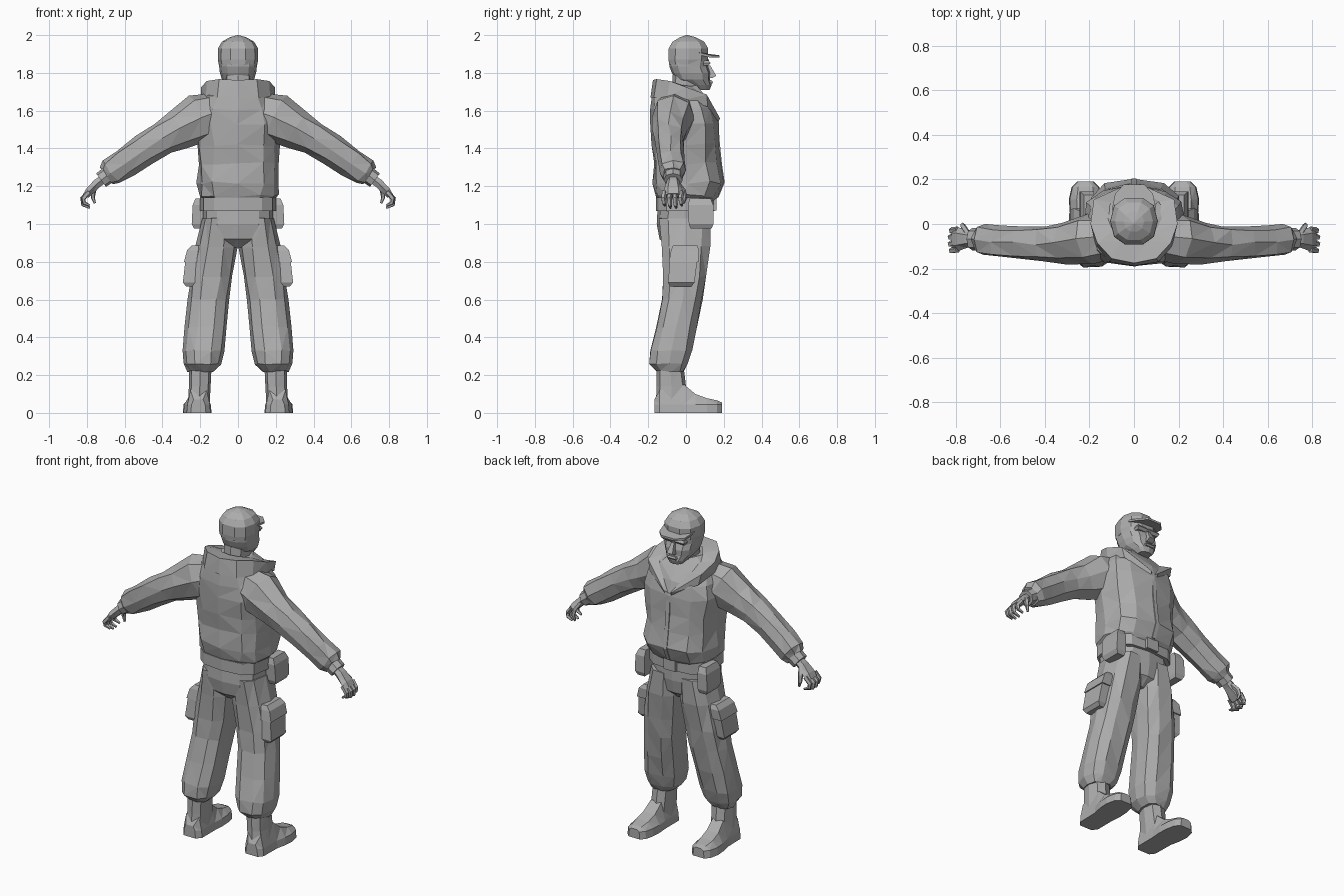
import bpy, bmesh, math, random
from mathutils import Vector

random.seed(4)
grey = bpy.data.materials.new("cloth_grey")
grey.diffuse_color = (0.42, 0.42, 0.42, 1)


def finish(name, bm, mirror=False):
    bmesh.ops.recalc_face_normals(bm, faces=bm.faces[:])
    bmesh.ops.triangulate(bm, faces=[f for f in bm.faces if len(f.verts) == 4])
    me = bpy.data.meshes.new(name)
    bm.to_mesh(me)
    bm.free()
    me.materials.append(grey)
    ob = bpy.data.objects.new(name, me)
    bpy.context.collection.objects.link(ob)
    if mirror:
        m = ob.modifiers.new("mirror", 'MIRROR')
        m.use_axis[0] = True
        m.use_clip = False
        m.use_mirror_merge = False
    return ob


def loft(name, rings, mirror=False, jitter=0.0, caps=True):
    bm = bmesh.new()
    vs = []
    for ring in rings:
        vs.append([bm.verts.new(Vector(p) + Vector([random.uniform(-jitter, jitter)
                   for _ in range(3)])) for p in ring])
    n = len(vs[0])
    for a, b in zip(vs, vs[1:]):
        for i in range(n):
            j = (i + 1) % n
            bm.faces.new((a[i], a[j], b[j], b[i]))
    if caps:
        bm.faces.new(vs[0][::-1])
        bm.faces.new(vs[-1])
    return finish(name, bm, mirror)


def power(v, p):
    return math.copysign(abs(v) ** p, v)


def level(z, x0, x1, y0, y1, n=12, p=0.75):
    """Horizontal rounded ring that fills the given bounds."""
    ts = [2 * math.pi * i / n for i in range(n)]
    return [((x0 + x1) / 2 + (x1 - x0) / 2 * power(math.cos(t), p),
             (y0 + y1) / 2 + (y1 - y0) / 2 * power(math.sin(t), p), z) for t in ts]


def rect(z, x0, x1, y0, y1):
    return [(x0, y0, z), (x1, y0, z), (x1, y1, z), (x0, y1, z)]


def tube(path, n=8, p=0.9):
    """Rings along a path of (x, y, z, half_y, half_thickness)."""
    pts = [Vector(q[:3]) for q in path]
    out = []
    for i, q in enumerate(path):
        d = (pts[min(i + 1, len(pts) - 1)] - pts[max(i - 1, 0)]).normalized()
        side = (Vector((0, 1, 0)) - d * d.y).normalized()
        up = side.cross(d)
        out.append([pts[i] + side * q[3] * power(math.cos(t), p) + up * q[4] * power(math.sin(t), p)
                    for t in (2 * math.pi * k / n for k in range(n))])
    return out


# Jacket body, gathered at the waist
loft("jacket", [level(z, -w, w, y0, y1) for z, w, y0, y1 in (
    (1.12, .185, -.145, .145), (1.15, .21, -.165, .165), (1.22, .22, -.175, .195),
    (1.32, .212, -.175, .18), (1.42, .222, -.185, .17), (1.53, .23, -.19, .168),
    (1.61, .22, -.19, .15), (1.68, .18, -.175, .105), (1.73, .1, -.13, .06))], jitter=.008)

# Front zip strip
loft("zip_strip", [rect(z, -.012, .012, y - .02, y) for z, y in (
    (1.14, .172), (1.22, .205), (1.32, .19), (1.42, .18), (1.55, .17))])

# Sleeves and cuffs
loft("sleeve", tube([(.10, -.06, 1.60, .10, .10), (.20, -.07, 1.56, .115, .13),
                     (.31, -.085, 1.50, .092, .105), (.40, -.09, 1.455, .082, .09),
                     (.50, -.085, 1.395, .075, .083), (.60, -.078, 1.325, .072, .08),
                     (.67, -.07, 1.275, .072, .078), (.695, -.07, 1.255, .055, .055)]),
     mirror=True, jitter=.006)
loft("cuff", tube([(.68, -.068, 1.265, .052, .046), (.725, -.068, 1.232, .05, .044)]), mirror=True)

# Hands with curled fingers and thumb
loft("palm", tube([(.71, -.068, 1.24, .03, .026), (.745, -.068, 1.215, .038, .027),
                   (.785, -.068, 1.175, .052, .025), (.805, -.068, 1.15, .05, .019)], 6), mirror=True)
for i in range(4):
    y = -.115 + .03 * i
    s = 1.0 if i in (1, 2) else .85
    loft("finger_%d" % (i + 1), tube([
        (.79, y, 1.17, .014, .014), (.79 + .034 * s, y - .004, 1.135, .014, .013),
        (.79 + .03 * s, y, 1.17 - .068 * s, .012, .011),
        (.785, y + .003, 1.17 - .085 * s, .006, .006)], 5), mirror=True)
loft("thumb", tube([(.745, -.045, 1.215, .014, .014), (.765, -.015, 1.175, .015, .014),
                    (.768, -.006, 1.14, .012, .011), (.758, -.012, 1.11, .006, .006)], 5), mirror=True)

# Open collar: lower edge, raised rim and inner edge from nape to lapel
low = [(0, -.188, 1.67), (.11, -.17, 1.67), (.17, -.1, 1.67), (.195, 0, 1.66), (.165, .115, 1.62), (.02, .172, 1.54)]
rim = [(0, -.175, 1.762), (.1, -.155, 1.767), (.165, -.085, 1.757), (.195, 0, 1.725), (.18, .11, 1.685), (.025, .18, 1.56)]
inner = [(0, -.085, 1.75), (.06, -.075, 1.75), (.092, -.03, 1.74), (.1, .03, 1.71), (.085, .095, 1.67), (.005, .165, 1.55)]
bm = bmesh.new()
rows = [[bm.verts.new(p) for p in row] for row in (low, rim, inner)]
for a, b in zip(rows, rows[1:]):
    for i in range(5):
        bm.faces.new((a[i], a[i + 1], b[i + 1], b[i]))
finish("collar", bm, mirror=True)

# Neck and head
loft("neck", [level(1.64, -.07, .07, -.08, .07, 8), level(1.79, -.075, .075, -.07, .08, 8)])
loft("head", [level(z, -w, w, y0, y1, 12, .8) for z, w, y0, y1 in (
    (1.71, .04, .04, .125), (1.735, .062, 0, .135), (1.765, .085, -.055, .128),
    (1.80, .096, -.075, .13), (1.835, .1, -.088, .118), (1.87, .102, -.09, .122))])
loft("nose", [rect(1.772, -.02, .02, .10, .138), rect(1.785, -.019, .019, .10, .16),
              rect(1.84, -.009, .009, .10, .128)])
loft("mouth", [rect(1.742, -.028, .028, .10, .138), rect(1.751, -.03, .03, .10, .143),
               rect(1.76, -.024, .024, .10, .137)])
loft("brow", [rect(1.838, .012, .07, .07, .118), rect(1.852, .008, .075, .07, .13),
              rect(1.865, .008, .07, .07, .12)], mirror=True)

# Cap with peak
loft("cap", [level(z, -w, w, y0, y1, 10, .85) for z, w, y0, y1 in (
    (1.845, .102, -.094, .112), (1.87, .107, -.097, .122), (1.93, .106, -.096, .122),
    (1.965, .085, -.075, .10), (1.988, .045, -.035, .055), (2.0, .004, 0, .01))])
edge = [(-.1, .06), (-.085, .135), (-.045, .178), (.045, .178), (.085, .135), (.1, .06)]
loft("cap_peak", [[(x, y, 1.925 - .3 * (y - .06) - .9 * abs(x) ** 1.5 + dz) for x, y in edge]
                  for dz in (0, .012)])

# Belt, buckle and hip pouches
loft("belt", [level(z, -.2, .2, -.16, .15, 12, .65) for z in (1.07, 1.14)])
loft("buckle", [rect(z, -.04, .04, .12, .162) for z in (1.072, 1.138)])
loft("hip_pouch", [rect(.975, .185, .232, .025, .135), rect(1.00, .18, .245, .015, .145),
                   rect(1.10, .18, .24, .01, .145), rect(1.135, .18, .225, .02, .13)], mirror=True)

# Trousers: seat and two baggy legs
loft("trouser_seat", [level(z, -w, w, y0, y1, 12, .75) for z, w, y0, y1 in (
    (.875, .06, -.09, .07), (.92, .16, -.14, .12), (1.0, .185, -.155, .135), (1.09, .185, -.15, .135))])
loft("trouser_leg", [level(z, x0, x1, y0, y1, 10, .8) for z, x0, x1, y0, y1 in (
    (1.03, .01, .19, -.145, .135), (.88, .005, .225, -.138, .132), (.72, .028, .25, -.122, .112),
    (.60, .045, .265, -.128, .09), (.46, .06, .282, -.16, .062), (.33, .07, .298, -.192, .035),
    (.26, .085, .29, -.195, .015), (.22, .125, .265, -.155, -.01))], mirror=True, jitter=.005)

# Thigh pockets with flaps
loft("thigh_pocket", [rect(.67, .22, .275, -.085, .03), rect(.69, .215, .292, -.095, .045),
                      rect(.81, .20, .278, -.085, .06), rect(.87, .18, .255, -.075, .065)], mirror=True)
loft("pocket_flap", [rect(.80, .20, .286, -.09, .066), rect(.86, .19, .27, -.08, .07),
                     rect(.885, .18, .245, -.07, .06)], mirror=True)

# Boots
loft("boot_shaft", [level(z, x0, x1, y0, y1, 8) for z, x0, x1, y0, y1 in (
    (.05, .15, .265, -.16, .01), (.14, .145, .26, -.155, 0), (.24, .14, .258, -.155, -.012))], mirror=True)
loft("boot_foot", [[(x0, y, 0), (x1, y, 0), (x1 - .004, y, .045), (x1 - c, y, top),
                    (x0 + c, y, top), (x0 + .004, y, .045)] for y, x0, x1, c, top in (
    (-.168, .17, .25, .015, .07), (-.14, .145, .272, .02, .12), (-.01, .145, .275, .03, .15),
    (.05, .14, .288, .035, .10), (.11, .143, .292, .035, .078), (.165, .155, .28, .03, .066),
    (.19, .18, .255, .02, .055))], mirror=True)
